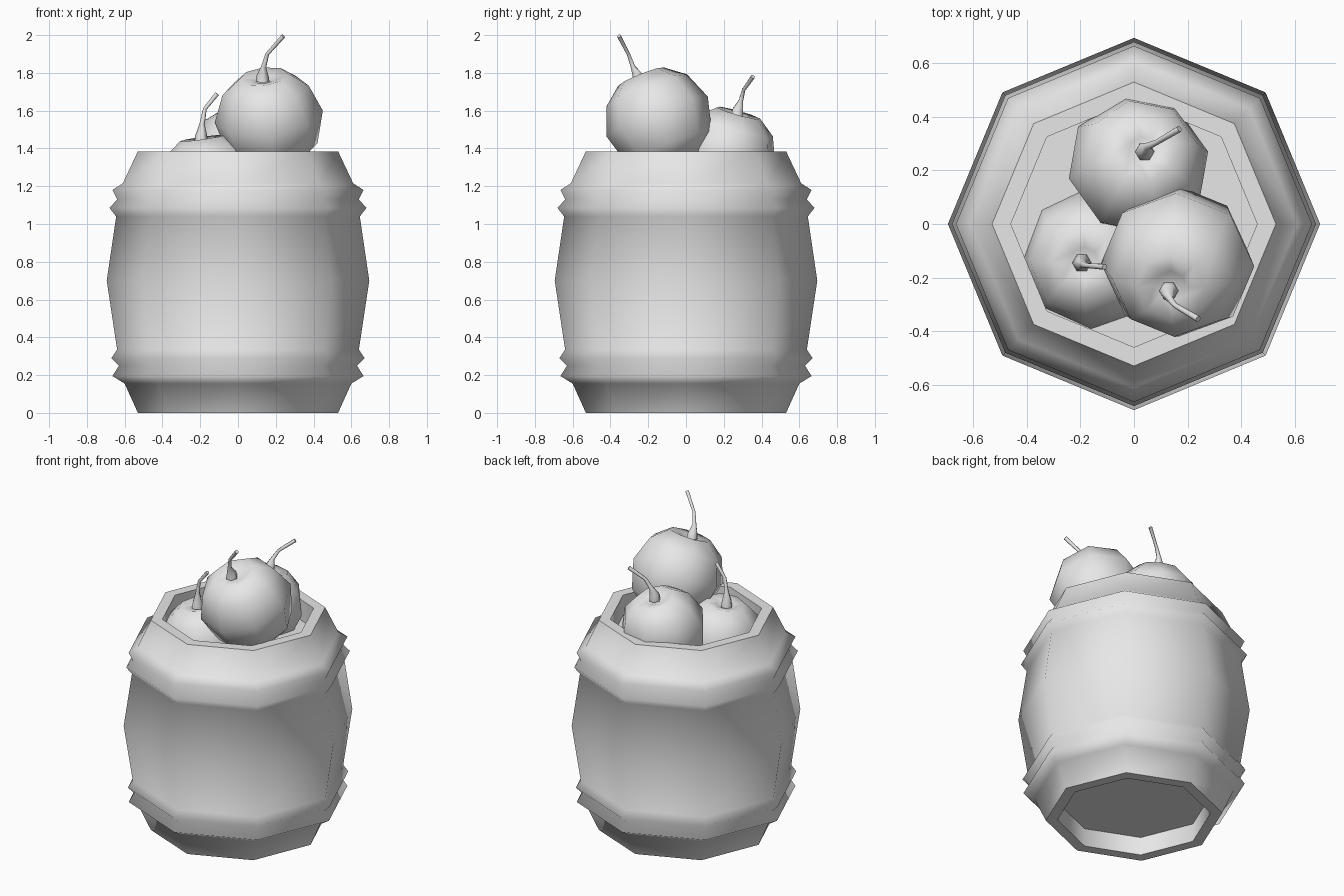
import bpy, bmesh, math
from mathutils import Vector, Matrix

cube = bpy.data.objects.get("Cube")
if cube:
    bpy.data.objects.remove(cube)

grey = bpy.data.materials.new("plain_grey")
grey.use_nodes = True
colour = (0.8, 0.8, 0.8, 1)
grey.diffuse_color = colour
grey.node_tree.nodes["Principled BSDF"].inputs["Base Color"].default_value = colour


def link(name, data):
    obj = bpy.data.objects.new(name, data)
    data.materials.append(grey)
    bpy.context.collection.objects.link(obj)
    return obj


def revolve(name, profile, sides=8, sharp=()):
    """Turn (radius, height) points around z; radius 0 makes a pole."""
    bm = bmesh.new()
    rings = []
    for r, z in profile:
        count = sides if r > 0 else 1
        rings.append([bm.verts.new((r * math.cos(math.tau * i / sides),
                                    r * math.sin(math.tau * i / sides), z))
                      for i in range(count)])
    for a, b in zip(rings, rings[1:]):
        for i in range(sides):
            j = (i + 1) % sides
            corners = [a[i % len(a)], a[j % len(a)], b[j % len(b)], b[i % len(b)]]
            bm.faces.new(list(dict.fromkeys(corners)))
    bmesh.ops.recalc_face_normals(bm, faces=bm.faces)
    for face in bm.faces:
        face.smooth = True
    # Crisp edges around the chosen rings
    for k in sharp:
        ring = set(rings[k])
        for edge in bm.edges:
            if edge.verts[0] in ring and edge.verts[1] in ring:
                edge.smooth = False
    mesh = bpy.data.meshes.new(name)
    bm.to_mesh(mesh)
    bm.free()
    return link(name, mesh)


def stem(name, points):
    """Thin bent stalk, flared at its base."""
    curve = bpy.data.curves.new(name, 'CURVE')
    curve.dimensions = '3D'
    curve.bevel_depth = 0.01
    curve.bevel_resolution = 1
    curve.use_fill_caps = True
    spline = curve.splines.new('POLY')
    spline.points.add(len(points) - 1)
    for p, co, r in zip(spline.points, points, (3.6, 3.2, 1.4, 1.0, 1.2)):
        p.co = (*co, 1)
        p.radius = r
    spline.use_smooth = True
    link(name, curve)


# Barrel: recessed base, two ridged hoops, bulging wall, open rim, inner floor
barrel = [(0, 0.12), (0.46, 0.12), (0.46, 0), (0.53, 0),
          (0.60, 0.155), (0.665, 0.195), (0.63, 0.25), (0.67, 0.29), (0.64, 0.335),
          (0.695, 0.70),
          (0.645, 1.04), (0.68, 1.085), (0.64, 1.13), (0.665, 1.18), (0.61, 1.215),
          (0.53, 1.385), (0.46, 1.385), (0.46, 1.25), (0, 1.25)]
revolve("barrel", barrel, sharp=(1, 2, 3, 15, 16, 17))

# Apples: each leans along its own axis, with a bent stem in the dimple
apple = [(0, 0.21), (0.06, 0.235), (0.13, 0.25), (0.23, 0.17),
         (0.288, 0.02), (0.24, -0.16), (0.13, -0.25), (0, -0.23)]
fruit = {
    "top": ((0.165, -0.145, 1.55), (-0.12, -0.4, 1), 0, 1.0,
            [(0.13, -0.25, 1.755), (0.13, -0.255, 1.785), (0.135, -0.28, 1.83),
             (0.155, -0.305, 1.90), (0.24, -0.355, 1.995)]),
    "back": ((0.015, 0.215, 1.365), (0.1, 0.28, 1), 12, 0.93,
             [(0.04, 0.27, 1.57), (0.04, 0.275, 1.605), (0.05, 0.29, 1.65),
              (0.085, 0.305, 1.71), (0.17, 0.355, 1.78)]),
    "left": ((-0.155, -0.13, 1.225), (-0.14, -0.06, 1), 0, 0.93,
             [(-0.195, -0.145, 1.43), (-0.195, -0.145, 1.465), (-0.19, -0.15, 1.53),
              (-0.175, -0.155, 1.61), (-0.11, -0.16, 1.69)]),
}
for label, (centre, axis, turn, size, path) in fruit.items():
    obj = revolve(f"{label}_apple", apple)
    lean = Vector((0, 0, 1)).rotation_difference(Vector(axis)).to_matrix().to_4x4()
    obj.matrix_world = (Matrix.Translation(centre) @ lean
                        @ Matrix.Rotation(math.radians(turn), 4, 'Z') @ Matrix.Scale(size, 4))
    stem(f"{label}_stem", path)
